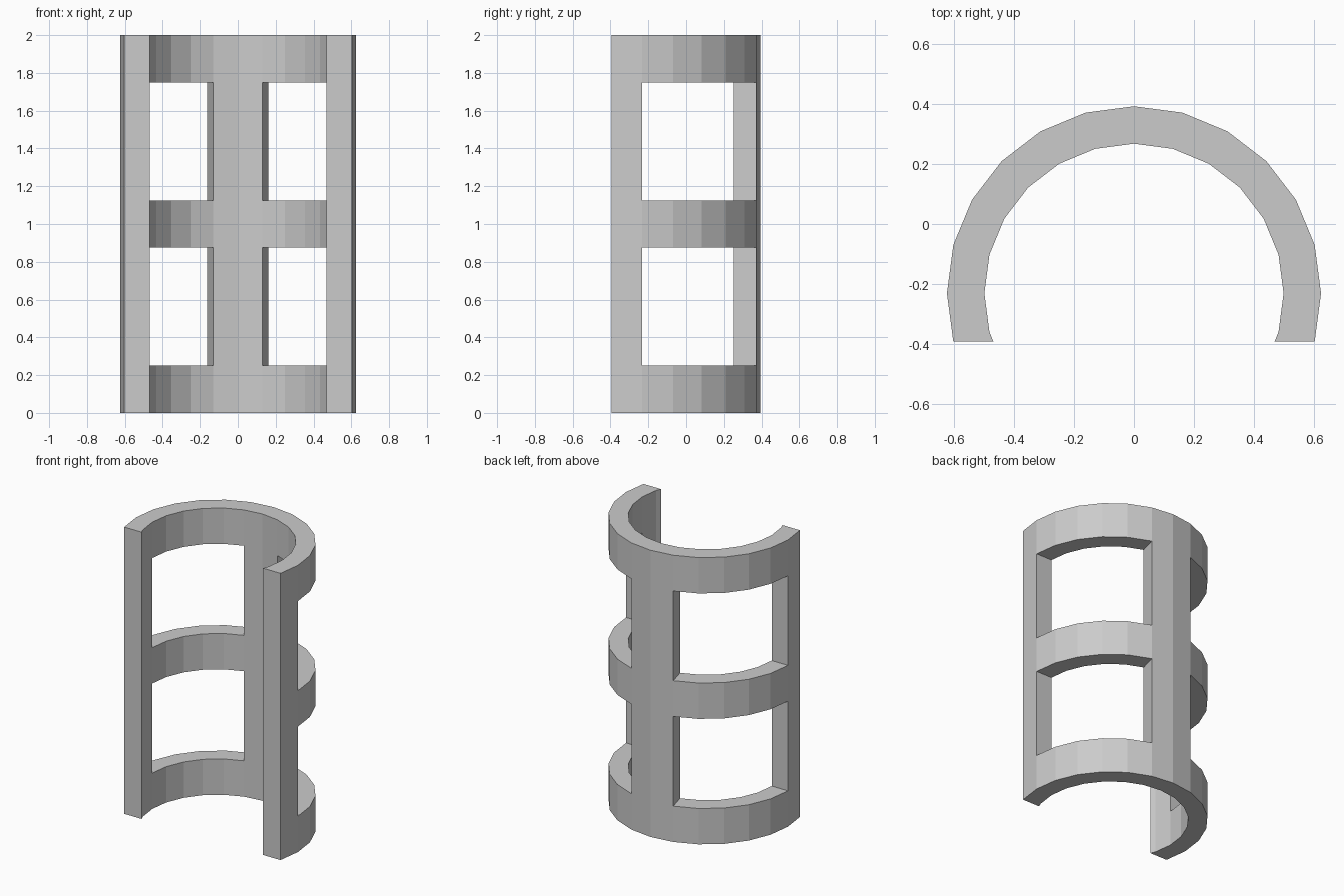
import bpy, bmesh
from math import sin, cos, radians, tan
from mathutils import Vector

if "Cube" in bpy.data.objects:
    bpy.data.objects.remove(bpy.data.objects["Cube"])

R_OUT, R_IN, STEP = 0.625, 0.5, 15
CY = -R_OUT * (1 - sin(radians(STEP))) / 2      # arc centre, so depth is centred on y = 0
LEVELS = [0, 0.25, 0.875, 1.125, 1.75, 2]       # hoop / window / hoop / window / hoop


def pt(r, deg):
    """Point on the arc, measured from the back (+y)."""
    a = radians(deg)
    return (r * sin(a), CY + r * cos(a))


def sector(i):
    """Plan outline of one arc segment on the right side."""
    a, b = i * STEP, (i + 1) * STEP
    poly = [pt(R_IN, a), pt(R_OUT, a), pt(R_OUT, b)]
    if i == 6:
        # the open end is cut flat, parallel to the front
        p, q = Vector(pt(R_IN, b)), Vector(pt(R_IN, b + STEP))
        t = (p.y - poly[2][1]) / (p.y - q.y)
        poly.append(tuple(p.lerp(q, t)))
    poly.append(pt(R_IN, b))
    return poly


# Collect cell faces; a face shared by two solid cells is interior and cancels out
faces = {}


def toggle(coords):
    key = frozenset(tuple(round(v, 4) + 0.0 for v in c) for c in coords)
    if key in faces:
        del faces[key]
    else:
        faces[key] = coords


def add_prism(poly, z0, z1):
    lo = [(x, y, z0) for x, y in poly]
    hi = [(x, y, z1) for x, y in poly]
    toggle(lo[::-1])
    toggle(hi)
    for k in range(len(poly)):
        n = (k + 1) % len(poly)
        toggle([lo[k], lo[n], hi[n], hi[k]])


# Hoops fill every segment; posts only the back rib and the two ends
for row in range(5):
    for i in (range(7) if row % 2 == 0 else (0, 6)):
        for side in (1, -1):
            poly = [(side * x, y) for x, y in sector(i)]
            add_prism(poly, LEVELS[row], LEVELS[row + 1])

bm = bmesh.new()
for coords in faces.values():
    bm.faces.new([bm.verts.new(c) for c in coords])
bmesh.ops.remove_doubles(bm, verts=bm.verts[:], dist=0.0005)
bmesh.ops.recalc_face_normals(bm, faces=bm.faces[:])

mesh = bpy.data.meshes.new("curved_window_frame")
bm.to_mesh(mesh)
bm.free()
frame = bpy.data.objects.new("curved_window_frame", mesh)
bpy.context.collection.objects.link(frame)
